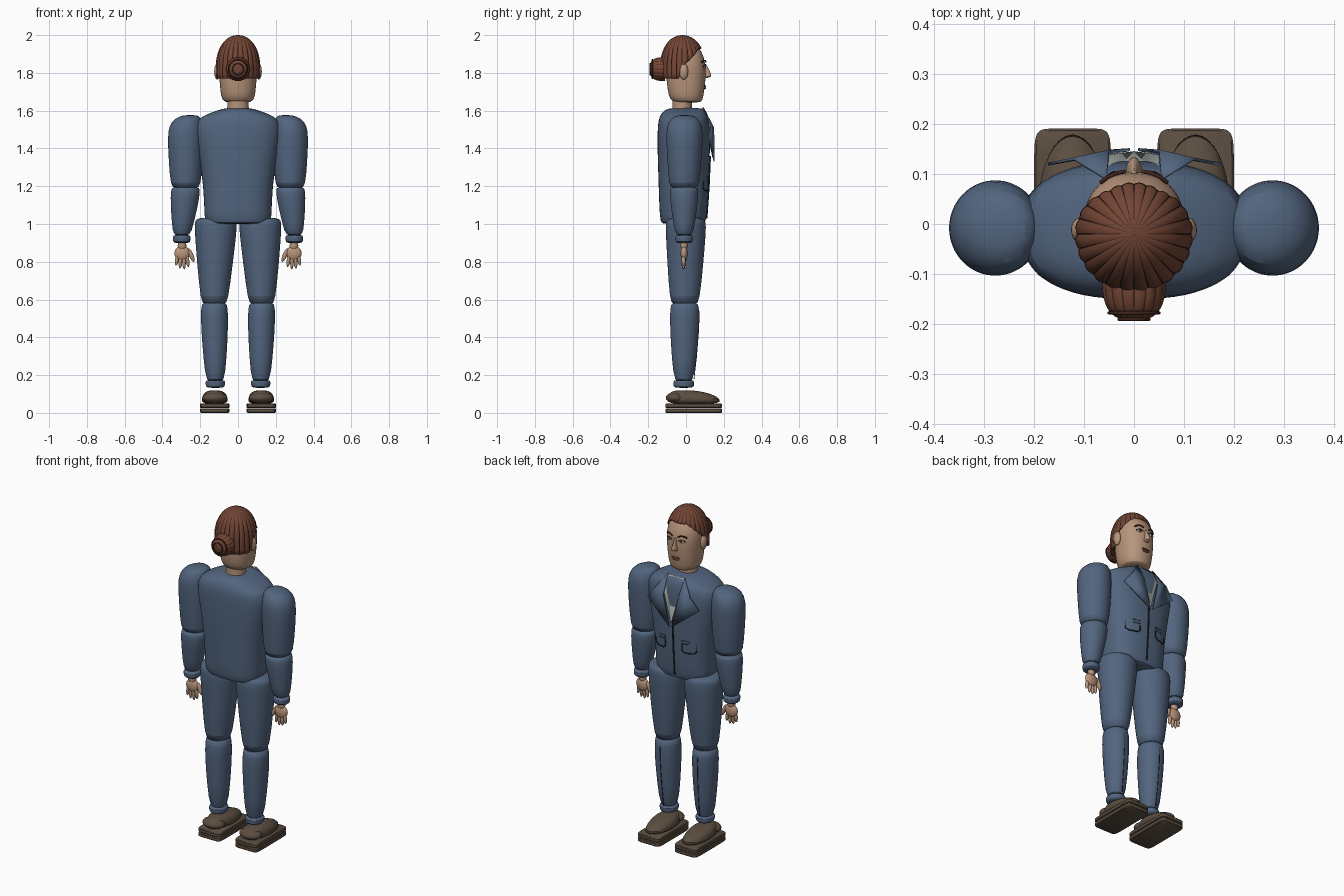
import bpy, bmesh, math
from mathutils import Vector

if "Cube" in bpy.data.objects:
    bpy.data.objects.remove(bpy.data.objects["Cube"])


def material(name, r, g, b):
    m = bpy.data.materials.new(name)
    m.use_nodes = True
    m.diffuse_color = (r, g, b, 1)
    bsdf = m.node_tree.nodes["Principled BSDF"]
    bsdf.inputs["Base Color"].default_value = (r, g, b, 1)
    bsdf.inputs["Roughness"].default_value = 0.8
    return m


SUIT = material("slate blue cloth", .085, .13, .21)
SKIN = material("skin", .48, .30, .20)
HAIR = material("auburn hair", .17, .06, .035)
DARK_HAIR = material("dark auburn", .05, .018, .012)
SHOE = material("brown leather", .105, .075, .052)
SHIRT = material("pale grey shirt", .34, .37, .35)
SEAM = material("dark seam", .015, .02, .03)
LIPS = material("lip brown", .20, .07, .05)
WHITE = material("eye white", .6, .58, .54)


def finish(name, bm, mats, subdiv=0, angle=40):
    """Turn a bmesh into a smooth-shaded object."""
    bmesh.ops.recalc_face_normals(bm, faces=bm.faces)
    mesh = bpy.data.meshes.new(name)
    bm.to_mesh(mesh)
    bm.free()
    for m in mats:
        mesh.materials.append(m)
    ob = bpy.data.objects.new(name, mesh)
    bpy.context.collection.objects.link(ob)
    bpy.ops.object.select_all(action='DESELECT')
    ob.select_set(True)
    bpy.context.view_layer.objects.active = ob
    bpy.ops.object.shade_smooth_by_angle(angle=math.radians(angle))
    if subdiv:
        ob.modifiers.new("Smooth", 'SUBSURF').levels = subdiv
        ob.modifiers["Smooth"].render_levels = subdiv
    return ob


def loft(name, rings, mat, power=2.0, side=1, subdiv=1, seg=32):
    """Stack superellipse rings given as (z, centre x, radius x, centre y, radius y)."""
    bm = bmesh.new()
    rows = []
    for z, cx, rx, cy, ry in rings:
        row = []
        for k in range(seg):
            a = 2 * math.pi * k / seg
            c, s = math.cos(a), math.sin(a)
            x = cx + rx * math.copysign(abs(c) ** (2 / power), c)
            y = cy + ry * math.copysign(abs(s) ** (2 / power), s)
            row.append(bm.verts.new((side * x, y, z)))
        rows.append(row)
    for a, b in zip(rows, rows[1:]):
        for k in range(seg):
            j = (k + 1) % seg
            bm.faces.new((a[k], a[j], b[j], b[k]))
    bm.faces.new(rows[0])
    bm.faces.new(rows[-1])
    return finish(name, bm, [mat], subdiv)


def ball(name, loc, size, mat, tilt=0):
    bm = bmesh.new()
    bmesh.ops.create_uvsphere(bm, u_segments=20, v_segments=12, radius=1)
    bmesh.ops.scale(bm, vec=size, verts=bm.verts)
    ob = finish(name, bm, [mat])
    ob.location = loc
    ob.rotation_euler.y = tilt
    return ob


def tube(name, points, radius, mat, cyclic=False):
    cu = bpy.data.curves.new(name, 'CURVE')
    cu.dimensions = '3D'
    cu.bevel_depth, cu.bevel_resolution = radius, 1
    cu.use_fill_caps = True
    sp = cu.splines.new('POLY')
    sp.points.add(len(points) - 1)
    for p, co in zip(sp.points, points):
        p.co = (*co, 1)
    sp.use_cyclic_u = cyclic
    cu.materials.append(mat)
    ob = bpy.data.objects.new(name, cu)
    bpy.context.collection.objects.link(ob)


def plate(name, points, mat, thick=.006):
    bm = bmesh.new()
    bmesh.ops.triangulate(bm, faces=[bm.faces.new([bm.verts.new(p) for p in points])])
    ob = finish(name, bm, [mat], angle=20)
    mod = ob.modifiers.new("Thickness", 'SOLIDIFY')
    mod.thickness, mod.offset = thick, 0


def dome(name, centre, rx, front, back, height, low, power, lobes=24, rows=14):
    """Cap of hair locks with dark grooves; low(d) is the edge height by direction."""
    bm = bmesh.new()
    cols = [(n + f) for n in range(lobes) for f in (0, .07, .35, .65, .93)]
    pole = bm.verts.new((0, 0, height))
    grid = []
    for c in cols:
        a = 2 * math.pi * c / lobes
        bulge = .97 + .035 * abs(math.sin(math.pi * c))
        bottom, line = low(math.sin(a)), []
        for i in range(1, rows + 1):
            z = height - (height - bottom) * (1 - math.cos(i / rows * math.pi / 2))
            r = bulge * (1 - max(z / height, 0) ** power) ** (1 / power)
            ry = front if math.sin(a) > 0 else back
            line.append(bm.verts.new((rx * r * math.cos(a), ry * r * math.sin(a), z)))
        grid.append(line)
    for k, line in enumerate(grid):
        nxt = grid[(k + 1) % len(grid)]
        faces = [bm.faces.new((pole, line[0], nxt[0]))]
        faces += [bm.faces.new((line[i], line[i + 1], nxt[i + 1], nxt[i])) for i in range(rows - 1)]
        for f in faces:
            f.material_index = 1 if k % 5 in (0, 4) else 0
    ob = finish(name, bm, [HAIR, DARK_HAIR], angle=30)
    ob.location = centre
    return ob


# Jacket body and neck
loft("jacket", [(1.0, 0, .15, -.015, .10), (1.005, 0, .168, -.015, .115), (1.03, 0, .18, -.015, .125),
                (1.2, 0, .18, -.012, .133), (1.4, 0, .217, -.012, .14), (1.5, 0, .232, -.012, .139),
                (1.55, 0, .22, -.012, .134), (1.58, 0, .17, -.01, .125), (1.605, 0, .1, -.005, .108),
                (1.615, 0, .06, 0, .08)], SUIT, 2.5)
loft("neck", [(1.58, 0, .055, -.02, .052), (1.67, 0, .055, -.02, .052)], SKIN, subdiv=0)

# Shirt front, button line
plate("shirt_front", [(-.055, .088, 1.612), (-.05, .138, 1.52), (0, .143, 1.35),
                      (.05, .138, 1.52), (.055, .088, 1.612)], SHIRT)
tube("jacket_opening", [(0, .128, 1.36), (0, .121, 1.2), (0, .109, 1.03)], .005, SEAM)


def jacket_front(x):
    return -.012 + .133 * (1 - (abs(x) / .181) ** 2.5) ** .4


for s, tag in ((1, "left"), (-1, "right")):
    # Lapel and pocket
    plate(tag + "_lapel", [(s * .055, .09, 1.617), (s * .12, .13, 1.525), (s * .172, .12, 1.46),
                           (s * .008, .149, 1.33), (s * .05, .146, 1.51)], SUIT)
    outline = [(.055, 1.25), (.095, 1.25), (.135, 1.25), (.135, 1.19), (.12, 1.178),
               (.095, 1.178), (.07, 1.178), (.055, 1.19)]
    tube(tag + "_pocket", [(s * x, jacket_front(x), z) for x, z in outline], .0035, SEAM, True)
    tube(tag + "_pocket_flap", [(s * x, jacket_front(x), 1.232) for x in (.055, .095, .135)], .0025, SEAM)

    # Sleeve, forearm and cuff
    loft(tag + "_upper_arm", [(1.19, .277, .06, -.01, .065), (1.2, .277, .08, -.01, .08),
                              (1.33, .277, .09, -.008, .09), (1.46, .278, .095, -.008, .098),
                              (1.52, .276, .09, -.008, .094), (1.56, .265, .07, -.008, .075),
                              (1.578, .25, .035, -.008, .035)], SUIT, side=s)
    loft(tag + "_forearm", [(.93, .298, .045, -.01, .046), (1.0, .293, .057, -.01, .056),
                            (1.1, .284, .073, -.01, .072), (1.18, .278, .079, -.01, .078),
                            (1.2, .277, .07, -.01, .07)], SUIT, side=s)
    loft(tag + "_cuff", [(.9, .298, .035, -.01, .035), (.902, .298, .046, -.01, .047),
                         (.936, .298, .049, -.01, .05), (.942, .298, .04, -.01, .04)], SUIT, side=s)

    # Hand
    loft(tag + "_wrist", [(.86, .296, .024, -.01, .02), (.91, .296, .026, -.01, .022)], SKIN, side=s)
    ball(tag + "_palm", (s * .296, -.01, .845), (.041, .019, .04), SKIN)
    for i, length in enumerate((.034, .04, .038, .03)):
        ball(f"{tag}_finger_{i + 1}", (s * (.267 + .019 * i), -.013, .84 - length),
             (.0095, .011, length), SKIN, s * (.12 - .08 * i))
    ball(tag + "_thumb", (s * .248, -.008, .835), (.012, .013, .038), SKIN, s * .4)

    # Trouser leg
    loft(tag + "_thigh", [(.575, .125, .055, -.007, .06), (.585, .125, .072, -.007, .079),
                          (.8, .122, .096, -.003, .096), (.96, .118, .111, -.001, .107),
                          (1.01, .118, .113, -.001, .107), (1.028, .12, .1, 0, .095),
                          (1.033, .12, .07, 0, .065)], SUIT, side=s)
    loft(tag + "_shin", [(.14, .12, .048, -.012, .05), (.3, .122, .062, -.01, .066),
                         (.45, .124, .072, -.008, .077), (.56, .125, .072, -.007, .078),
                         (.59, .125, .062, -.007, .068)], SUIT, side=s)
    loft(tag + "_hem", [(.132, .12, .04, -.012, .044), (.14, .12, .051, -.012, .055),
                        (.168, .12, .053, -.012, .057), (.174, .12, .045, -.012, .048)], SUIT, side=s)
    tube(tag + "_trouser_crease", [(s * .12, .042, .18), (s * .122, .056, .3),
                                   (s * .124, .068, .45), (s * .125, .069, .54)], .002, SEAM)

    # Shoe
    for part, z in (("sole", 0), ("welt", .026)):
        loft(f"{tag}_{part}", [(z, .123, .073, .041, .146), (z + .004, .123, .077, .041, .15),
                               (z + .02, .123, .077, .041, .15), (z + .024, .123, .073, .041, .146)],
             SHOE, 9, s, subdiv=0, seg=48)
    loft(tag + "_shoe_upper", [(.045, .123, .068, .045, .142), (.075, .123, .07, .042, .14),
                               (.098, .123, .062, .025, .115), (.112, .123, .048, .005, .085),
                               (.12, .123, .022, -.01, .04)], SHOE, side=s)
    ball(tag + "_shoe_heel", (s * .123, -.055, .08), (.066, .052, .03), SHOE)

    # Ear, eye, brow
    ball(tag + "_ear", (s * .11, -.012, 1.807), (.016, .024, .042), SKIN)
    ball(tag + "_eye", (s * .04, .096, 1.833), (.017, .007, .008), WHITE)
    ball(tag + "_iris", (s * .04, .1, 1.833), (.007, .006, .007), SEAM)
    tube(tag + "_eyelid", [(s * .02, .103, 1.835), (s * .032, .104, 1.842),
                           (s * .048, .1, 1.842), (s * .06, .09, 1.834)], .0025, DARK_HAIR)
    tube(tag + "_eyebrow", [(s * .018, .105, 1.858), (s * .035, .102, 1.866),
                            (s * .052, .094, 1.866), (s * .067, .083, 1.856)], .004, DARK_HAIR)

# Head
loft("head", [(1.643, 0, .055, .01, .06), (1.65, 0, .078, .005, .08), (1.675, 0, .09, 0, .092),
              (1.73, 0, .096, 0, .1), (1.79, 0, .1, 0, .106), (1.85, 0, .104, -.002, .106),
              (1.91, 0, .093, -.008, .095), (1.955, 0, .065, -.012, .065), (1.975, 0, .03, -.015, .03)],
     SKIN, 2.2)

# Nose and mouth
loft("nose", [(1.772, 0, .012, .1, .012), (1.779, 0, .018, .108, .025), (1.79, 0, .014, .106, .031),
              (1.82, 0, .009, .1, .02), (1.852, 0, .006, .096, .01)], SKIN, seg=16)
ball("upper_lip", (0, .099, 1.729), (.027, .008, .005), LIPS)
ball("lower_lip", (0, .099, 1.719), (.022, .008, .006), LIPS)


def hairline(d):
    """Low behind the ears, above them at the sides, high on the forehead."""
    if d < .1:
        return -.06 + .075 * min(max((d + .25) / .35, 0), 1)
    return .015 + .085 * min((d - .1) / .75, 1)


# Hair and bun
cap = dome("hair", (0, -.02, 1.83), .118, .125, .118, .17, hairline, 2.1)
shell = cap.modifiers.new("Thickness", 'SOLIDIFY')
shell.thickness, shell.offset = .016, -1
bun = dome("hair_bun", (0, -.11, 1.82), .064, .064, .064, .083, lambda d: 0, 2.8, lobes=16, rows=10)
bun.rotation_euler.x = math.pi / 2
for r, y in ((.03, -.191), (.05, -.178)):
    ring = [(r * math.cos(k * math.pi / 12), y, 1.82 + r * math.sin(k * math.pi / 12)) for k in range(24)]
    tube("bun_coil", ring, .0035, DARK_HAIR, True)
